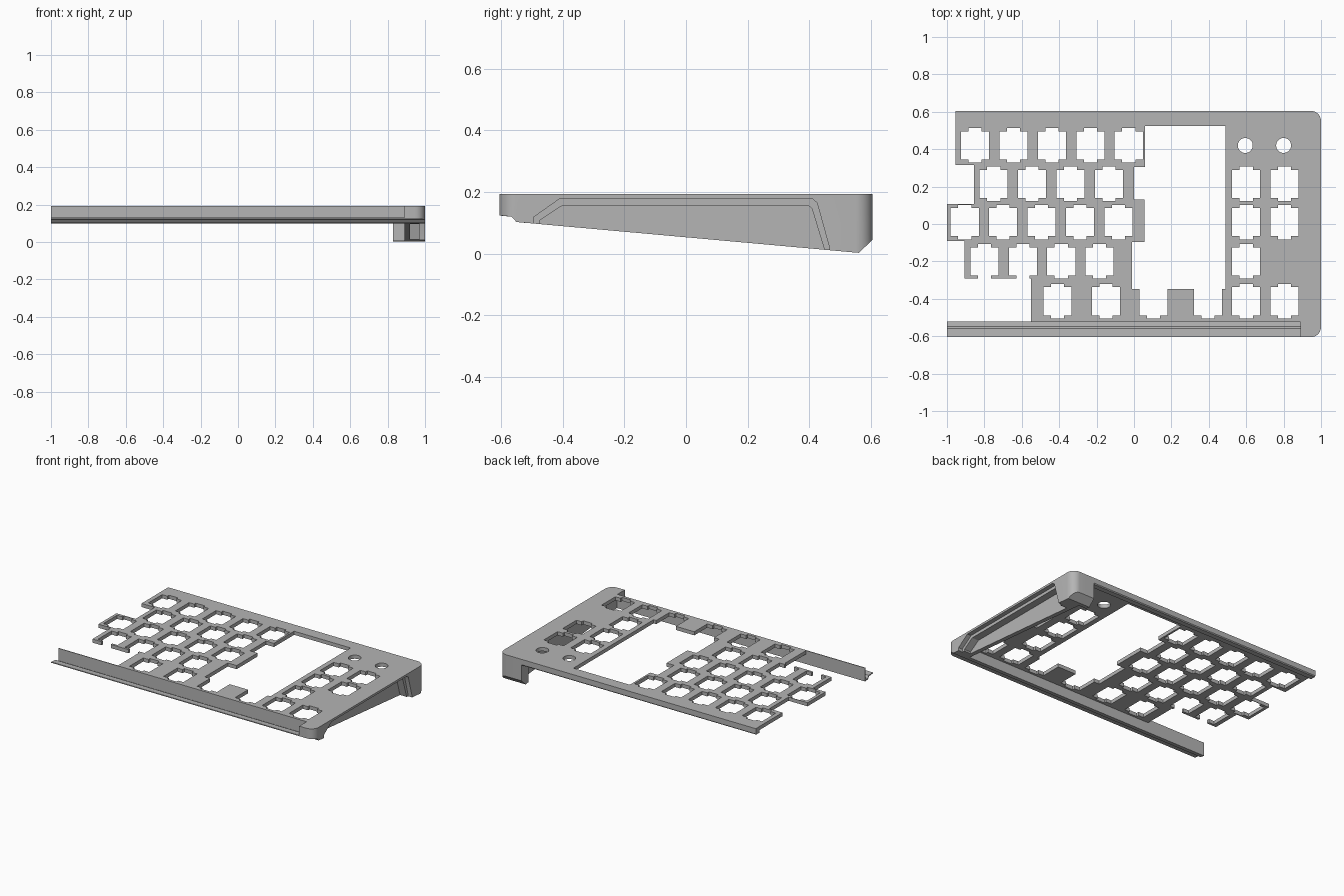
import bpy, bmesh, math

cube = bpy.data.objects.get("Cube")
if cube:
    bpy.data.objects.remove(cube, do_unlink=True)

TOP = 0.193
GREY = (0.46, 0.46, 0.46, 1)
mat = bpy.data.materials.new("case grey")
mat.use_nodes = True
mat.diffuse_color = GREY
mat.node_tree.nodes["Principled BSDF"].inputs["Base Color"].default_value = GREY


def prism(name, outlines, axis, lo, hi):
    """Extrude outlines: xy outlines along z, or yz outlines along x."""
    bm = bmesh.new()
    place = (lambda p, h: (p[0], p[1], h)) if axis == "z" else (lambda p, h: (h, p[0], p[1]))
    for pts in outlines:
        low = [bm.verts.new(place(p, lo)) for p in pts]
        high = [bm.verts.new(place(p, hi)) for p in pts]
        bm.faces.new(low[::-1])
        bm.faces.new(high)
        for i in range(len(pts)):
            j = (i + 1) % len(pts)
            bm.faces.new((low[i], low[j], high[j], high[i]))
    bmesh.ops.recalc_face_normals(bm, faces=bm.faces)
    mesh = bpy.data.meshes.new(name)
    bm.to_mesh(mesh)
    bm.free()
    mesh.materials.append(mat)
    ob = bpy.data.objects.new(name, mesh)
    bpy.context.collection.objects.link(ob)
    return ob


def activate(ob):
    bpy.ops.object.select_all(action="DESELECT")
    ob.select_set(True)
    bpy.context.view_layer.objects.active = ob


def cut(ob, cutter):
    """Subtract the cutter, then discard it."""
    cutter.hide_render = True
    mod = ob.modifiers.new("cut", "BOOLEAN")
    mod.operation, mod.solver, mod.object = "DIFFERENCE", "EXACT", cutter
    activate(ob)
    bpy.ops.object.modifier_apply(modifier=mod.name)
    bpy.data.objects.remove(cutter, do_unlink=True)


def circle(cx, cy, r, start, end, n):
    return [(cx + r * math.cos(math.radians(start + (end - start) * i / n)),
             cy + r * math.sin(math.radians(start + (end - start) * i / n)))
            for i in range(n + 1)]


def key_hole(cx, cy, w=0.075, h=0.075, tab=0.035, reach=0.0925):
    """Square opening with a clip notch above and below."""
    half = [(w, -h), (w, h), (tab, h), (tab, reach)]
    right = [(tab, -reach), (tab, -h)] + half
    left = [(-x, -y) for x, y in right]
    return [(cx + x, cy + y) for x, y in right + left]


# Key plate with stepped left edge and central window
plate_outline = [
    (-0.955, 0.605), (-0.955, 0.315), (-0.855, 0.315), (-0.855, 0.106),
    (-1.0, 0.106), (-1.0, -0.09), (-0.905, -0.09), (-0.905, -0.291),
    (-0.55, -0.291), (-0.55, -0.521), (0.89, -0.521), (0.89, 0.605),
    (0.49, 0.605), (0.49, -0.347), (-0.01, -0.347), (-0.01, -0.097),
    (0.057, -0.097), (0.057, 0.13), (0.0, 0.13), (0.0, 0.305),
    (0.06, 0.305), (0.06, 0.525), (0.4899, 0.525), (0.4899, 0.605)]
plate = prism("key_plate", [plate_outline], "z", TOP - 0.025, TOP)

# Key openings: first x, count and y of each staggered row
PITCH = 0.2055
rows = [(-0.85, 5, 0.42), (-0.75, 4, 0.215), (-0.905, 5, 0.01), (-0.8, 4, -0.2)]
centres = [(x + PITCH * i, y) for x, n, y in rows for i in range(n)]
centres += [(x, -0.413) for x in (-0.41, -0.15, 0.105, 0.395, 0.6, 0.805)]
centres += [(x, y) for x in (0.6, 0.805) for y in (0.215, 0.01)] + [(0.6, -0.2)]
holes = [key_hole(x, y) for x, y in centres]
holes += [circle(x, 0.42, 0.04, 0, 360, 32)[:-1] for x in (0.595, 0.8)]
cut(plate, prism("hole_cutter", holes, "z", 0.1, 0.3))

# Right side block with rounded outer corners
side_outline = ([(0.89, -0.605)] + circle(0.945, -0.55, 0.055, -90, 0, 10)
                + circle(0.945, 0.55, 0.055, 0, 90, 10) + [(0.89, 0.605)])
side = prism("side_wall", [side_outline], "z", -0.02, TOP)

# Sloping underside with stepped front lip and chamfered rear
under = [(-0.7, 0.128), (-0.6, 0.124), (-0.565, 0.12), (-0.55, 0.103),
         (0.56, 0.003), (0.65, 0.087), (0.65, -0.1), (-0.7, -0.1)]
cut(side, prism("under_cutter", [under], "x", 0.8, 1.1))

# Two-step recess along the outside
outer = [(-0.495, -0.05), (-0.495, 0.118), (-0.41, 0.178), (0.41, 0.178),
         (0.425, 0.165), (0.465, 0.02), (0.465, -0.05)]
inner = [(-0.475, -0.06), (-0.475, 0.108), (-0.4, 0.157), (0.395, 0.157),
         (0.408, 0.147), (0.45, 0.01), (0.45, -0.06)]
cut(side, prism("outer_recess_cutter", [outer], "x", 0.97, 1.1))
cut(side, prism("inner_recess_cutter", [inner], "x", 0.92, 1.11))

# Rear foot beside the side wall
foot = prism("rear_foot", [[(0.53, 0.006), (0.56, 0.003), (0.605, 0.045),
                            (0.605, 0.18), (0.53, 0.18)]], "x", 0.83, 0.9)

# Rear rail under the back edge
rail = prism("rear_rail", [[(0.565, 0.15), (0.6, 0.15), (0.605, 0.156),
                            (0.605, TOP), (0.565, TOP)]], "x", -0.955, 0.89)

# Front wall with a thin stepped ledge
front = prism("front_ledge", [[
    (-0.52, TOP), (-0.52, 0.1), (-0.55, 0.103), (-0.565, 0.12), (-0.605, 0.124),
    (-0.605, 0.13), (-0.56, 0.127), (-0.547, 0.11), (-0.525, 0.108),
    (-0.525, TOP)]], "x", -1.0, 0.89)

for ob in (plate, side, foot, rail, front):
    activate(ob)
    bpy.ops.object.shade_smooth_by_angle(angle=math.radians(25))
